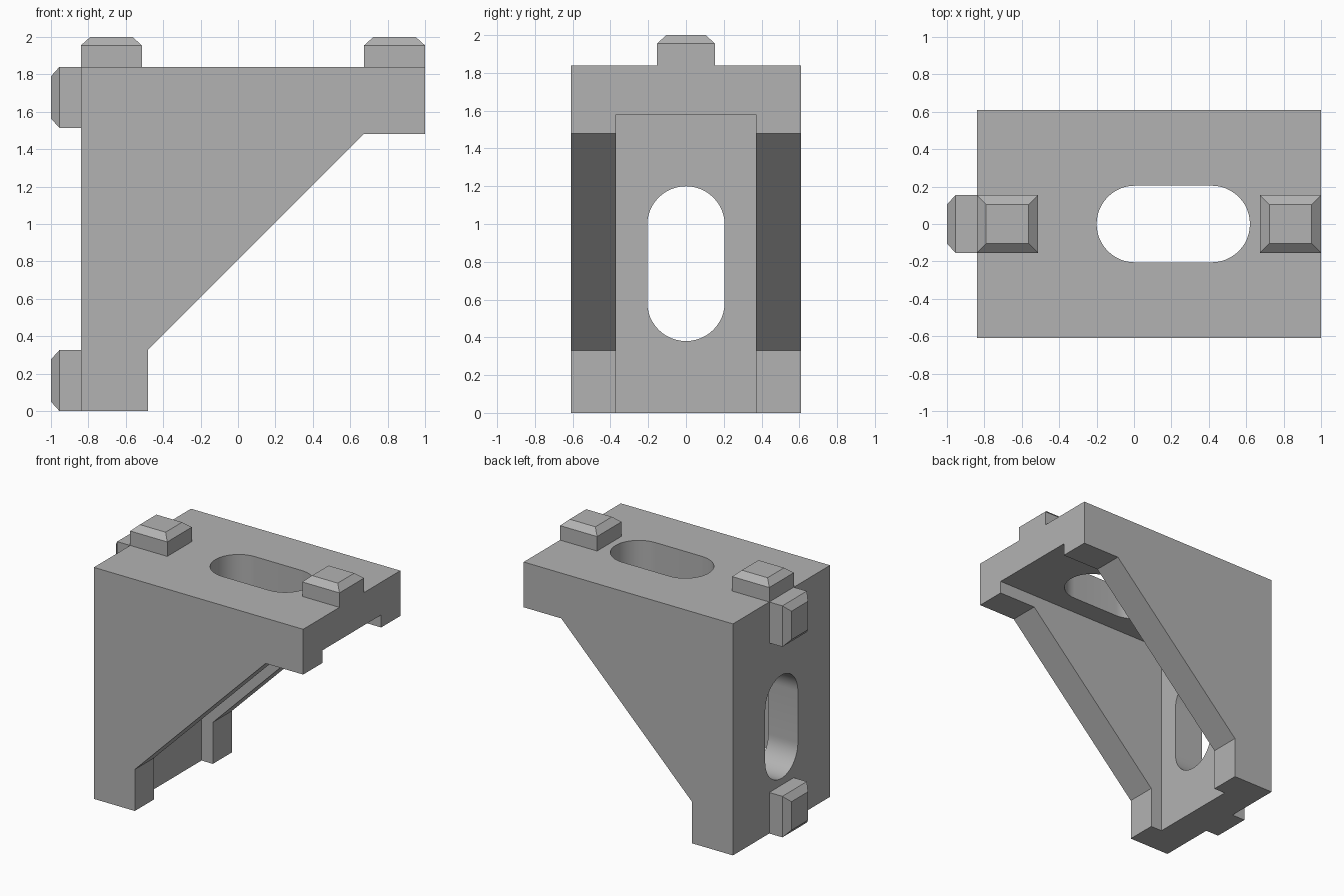
import bpy, bmesh
from math import sin, cos, pi, radians
from mathutils import Vector

cube = bpy.data.objects.get("Cube")
if cube:
    bpy.data.objects.remove(cube, do_unlink=True)

grey = bpy.data.materials.new("plain grey")
grey.use_nodes = True
GREY = (0.45, 0.45, 0.45, 1)
grey.diffuse_color = GREY
grey.node_tree.nodes["Principled BSDF"].inputs["Base Color"].default_value = GREY


def finish(bm, name):
    bmesh.ops.recalc_face_normals(bm, faces=bm.faces)
    mesh = bpy.data.meshes.new(name)
    bm.to_mesh(mesh)
    bm.free()
    mesh.materials.append(grey)
    obj = bpy.data.objects.new(name, mesh)
    bpy.context.collection.objects.link(obj)
    return obj


def prism(name, points, offset):
    """Extrude a closed outline by the given vector."""
    bm = bmesh.new()
    face = bm.faces.new([bm.verts.new(p) for p in points])
    new = bmesh.ops.extrude_face_region(bm, geom=[face])["geom"]
    verts = [v for v in new if isinstance(v, bmesh.types.BMVert)]
    bmesh.ops.translate(bm, verts=verts, vec=Vector(offset))
    return finish(bm, name)


def side_prism(name, outline, half_width):
    return prism(name, [(x, -half_width, z) for x, z in outline], (0, 2 * half_width, 0))


def slot_outline(start, end, radius, steps=24):
    """Rounded slot along u, centred on v = 0."""
    arc = [pi * i / steps for i in range(steps + 1)]
    right = [(end - radius + radius * sin(a), -radius * cos(a)) for a in arc]
    left = [(start + radius - radius * sin(a), radius * cos(a)) for a in arc]
    return right + left


# Bracket body: full side profile
body = side_prism("bracket_body", [
    (-0.84, 0), (-0.48, 0), (-0.48, 0.33), (0.67, 1.48),
    (1, 1.48), (1, 1.84), (-0.84, 1.84)], 0.61)

# Cutters: cavity between the side walls, and a slot through each plate
cutters = [
    side_prism("cavity_cutter", [(-0.58, -0.2), (1.2, -0.2), (1.2, 1.58), (-0.58, 1.58)], 0.37),
    prism("top_slot_cutter", [(u, v, 1.4) for u, v in slot_outline(-0.2, 0.62, 0.205)], (0, 0, 0.6)),
    prism("back_slot_cutter", [(-1, v, u) for u, v in slot_outline(0.38, 1.2, 0.205)], (0.6, 0, 0)),
]
bpy.context.view_layer.objects.active = body
for cutter in cutters:
    cutter.hide_render = True
    mod = body.modifiers.new("cut", "BOOLEAN")
    mod.operation = "DIFFERENCE"
    mod.solver = "EXACT"
    mod.object = cutter
    bpy.ops.object.modifier_apply(modifier=mod.name)
for cutter in cutters:
    bpy.data.objects.remove(cutter, do_unlink=True)

# Smooth slot ends, sharp edges elsewhere
bpy.ops.object.select_all(action="DESELECT")
body.select_set(True)
bpy.ops.object.shade_smooth_by_angle(angle=radians(30))


def lug(name, base, normal, along):
    """Square key with a chamfered tip, standing on a plate."""
    base, normal, along = Vector(base), Vector(normal), Vector(along)
    across = Vector((0, 1, 0))
    bm = bmesh.new()
    rings = []
    for height, inset in ((0, 0), (0.115, 0), (0.16, 0.05)):
        rings.append([bm.verts.new(base + normal * height + along * s * (0.163 - inset)
                                   + across * t * (0.154 - inset))
                      for s, t in ((-1, -1), (1, -1), (1, 1), (-1, 1))])
    bm.faces.new(rings[0])
    bm.faces.new(rings[-1])
    for low, high in zip(rings, rings[1:]):
        for i in range(4):
            j = (i + 1) % 4
            bm.faces.new((low[i], low[j], high[j], high[i]))
    return finish(bm, name)


# Alignment lugs on the top plate and the upright plate
X, Z = (1, 0, 0), (0, 0, 1)
lug("top_lug_inner", (-0.677, 0, 1.84), Z, X)
lug("top_lug_outer", (0.837, 0, 1.84), Z, X)
lug("upright_lug_upper", (-0.84, 0, 1.677), (-1, 0, 0), Z)
lug("upright_lug_lower", (-0.84, 0, 0.163), (-1, 0, 0), Z)
